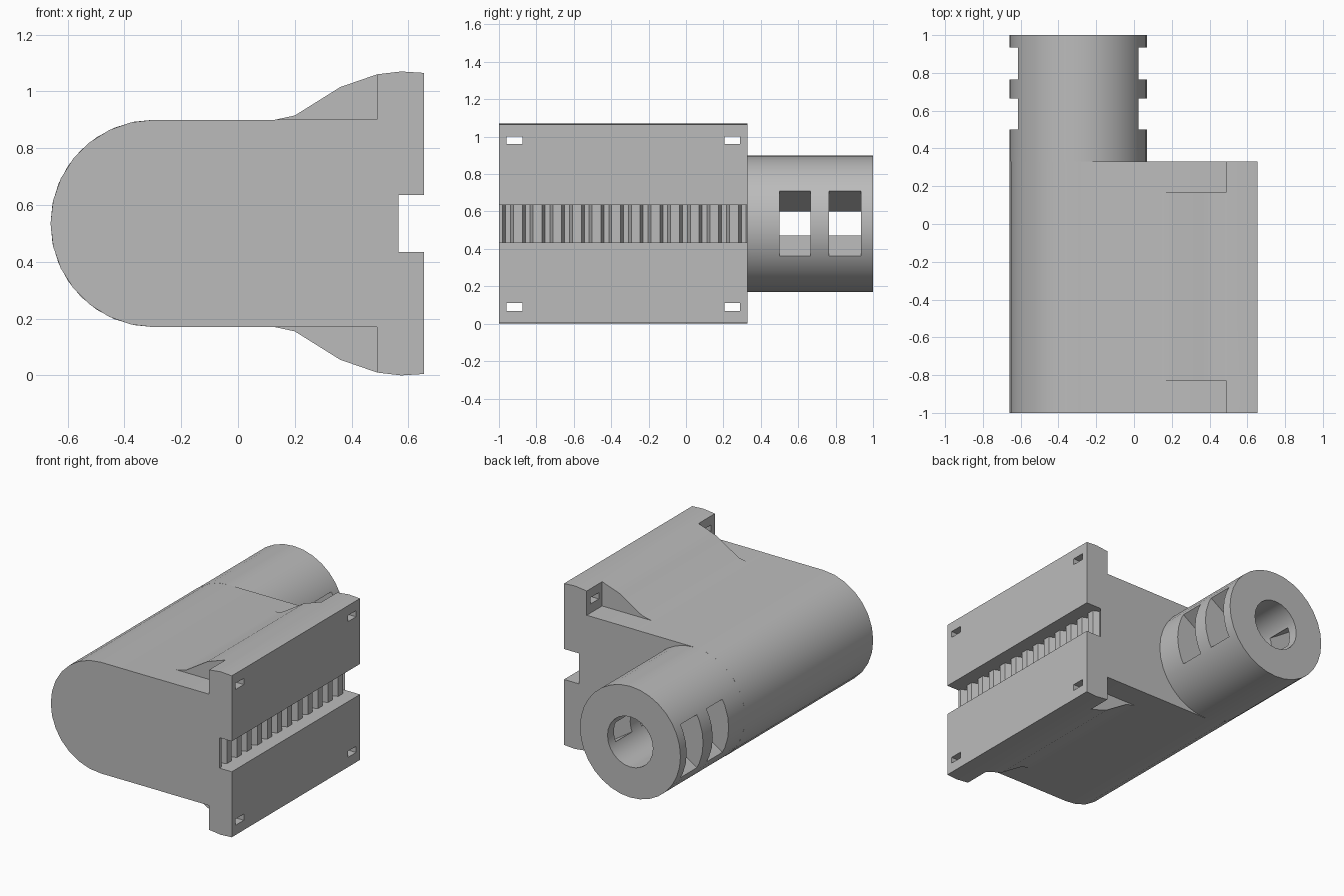
import bpy, bmesh
from math import cos, sin, pi, radians
from mathutils import Vector

cube = bpy.data.objects.get("Cube")
if cube:
    bpy.data.objects.remove(cube, do_unlink=True)

grey = bpy.data.materials.new("plain grey")
grey.use_nodes = True
COLOR = (0.5, 0.5, 0.5, 1)
grey.diffuse_color = COLOR
grey.node_tree.nodes["Principled BSDF"].inputs["Base Color"].default_value = COLOR

CX, CZ, R = -0.295, 0.535, 0.365      # barrel axis and radius
SHOULDER = 0.33                       # back face of the body


def prism(name, profile, lo, hi, axis="y"):
    """Extrude an outline along y (x, z points) or z (x, y points)."""
    bm = bmesh.new()
    place = (lambda a, b: (a, lo, b)) if axis == "y" else (lambda a, b: (a, b, lo))
    face = bm.faces.new([bm.verts.new(place(a, b)) for a, b in profile])
    step = Vector((0, hi - lo, 0)) if axis == "y" else Vector((0, 0, hi - lo))
    new = bmesh.ops.extrude_face_region(bm, geom=[face])["geom"]
    bmesh.ops.translate(bm, vec=step, verts=[v for v in new if isinstance(v, bmesh.types.BMVert)])
    bmesh.ops.recalc_face_normals(bm, faces=bm.faces[:])
    mesh = bpy.data.meshes.new(name)
    bm.to_mesh(mesh)
    bm.free()
    mesh.materials.append(grey)
    obj = bpy.data.objects.new(name, mesh)
    bpy.context.collection.objects.link(obj)
    return obj


def box(x0, x1, y0, y1, z0, z1):
    return prism("cutter", [(x0, z0), (x1, z0), (x1, z1), (x0, z1)], y0, y1)


def select(obj):
    bpy.ops.object.select_all(action="DESELECT")
    obj.select_set(True)
    bpy.context.view_layer.objects.active = obj


def cut(obj, cutter):
    cutter.hide_render = True
    mod = obj.modifiers.new("cut", "BOOLEAN")
    mod.operation, mod.solver, mod.object = "DIFFERENCE", "EXACT", cutter
    select(obj)
    bpy.ops.object.modifier_apply(modifier=mod.name)
    bpy.data.objects.remove(cutter, do_unlink=True)


def circle(r, n):
    return [(CX + r * cos(2 * pi * i / n), CZ + r * sin(2 * pi * i / n)) for i in range(n)]


# Body: round side on the right, flared flange on the left
flare = [(0.13, 0.365), (0.2, 0.38), (0.36, 0.48), (0.49, 0.525), (0.575, 0.535), (0.655, 0.53)]
SEG = 14
arc = [(CX - R * sin(pi * i / SEG), CZ + R * cos(pi * i / SEG)) for i in range(SEG + 1)]
outline = arc + [(x, CZ - h) for x, h in flare] + [(x, CZ + h) for x, h in reversed(flare)]
body = prism("body", outline, -1, SHOULDER)

# Corner pockets behind the flange, with a bolt slot through each
for y0, y1, s0, s1 in ((-1.1, -0.83, -0.96, -0.875), (0.17, 0.43, 0.205, 0.29)):
    for side in (-1, 1):
        z0, z1 = sorted((CZ + side * 0.3655, CZ + side * 0.7))
        cut(body, box(0.1, 0.49, y0, y1, z0, z1))
        z0, z1 = sorted((CZ + side * 0.425, CZ + side * 0.466))
        cut(body, box(0.4, 0.8, s0, s1, z0, z1))

# Toothed channel along the flange
TOP, DEEP, PITCH = 0.565, 0.525, 0.105
rack = [(0.8, -1.1), (TOP, -1.1)]
for i in range(13):
    y = -0.98 + i * PITCH
    rack += [(TOP, y), (DEEP, y + 0.016), (DEEP, y + 0.042), (TOP, y + 0.058)]
rack += [(TOP, 0.43), (0.8, 0.43)]
cut(body, prism("cutter", rack, CZ - 0.1, CZ + 0.1, axis="z"))

# Barrel with a bore and two flared side ports
barrel = prism("barrel", circle(R, 32), SHOULDER, 1)
cut(barrel, prism("cutter", circle(0.165, 24), 0.4, 1.1))
half = [(0.5, 0.175), (0.32, 0.175), (0.15, 0.063)]
upper = half + [(-x, z) for x, z in reversed(half)]
port = [(CX + x, CZ + z) for x, z in upper] + [(CX + x, CZ - z) for x, z in reversed(upper)]
for y0, y1 in ((0.5, 0.665), (0.765, 0.935)):
    cut(barrel, prism("cutter", port, y0, y1))

for obj in (body, barrel):
    select(obj)
    bpy.ops.object.shade_smooth_by_angle(angle=radians(30))
